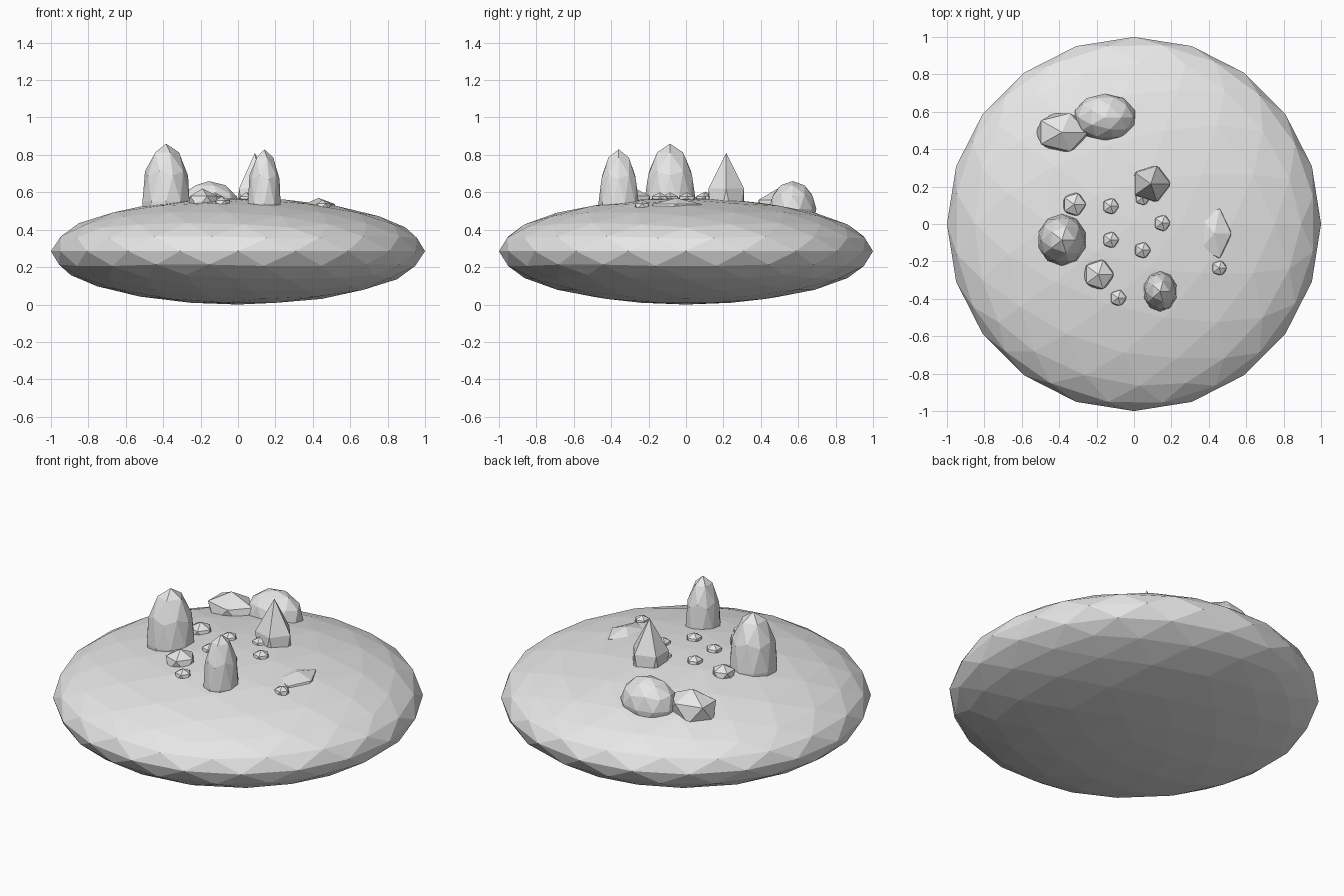
import bpy

cube = bpy.data.objects.get("Cube")
if cube:
    bpy.data.objects.remove(cube, do_unlink=True)

stone = bpy.data.materials.new("stone_grey")
stone.use_nodes = True
grey = (0.8, 0.8, 0.8, 1.0)
stone.diffuse_color = grey
stone.node_tree.nodes["Principled BSDF"].inputs["Base Color"].default_value = grey


def rock(name, detail, centre, radii):
    """Faceted ball stretched to the given radii."""
    bpy.ops.mesh.primitive_ico_sphere_add(subdivisions=detail, radius=1, location=centre)
    ob = bpy.context.object
    ob.name = name
    ob.scale = radii
    bpy.ops.object.transform_apply(location=False, rotation=False, scale=True)
    ob.data.materials.append(stone)
    return ob


def ground(x, y):
    """Height of the mound's upper surface."""
    return 0.285 * (1 + (1 - x * x - y * y) ** 0.5)


# Broad flattened mound
rock("mound", 3, (0, 0, 0.285), (1, 1, 0.285))

# Tall rounded stones and the squat boulder
rock("tall_stone_right", 2, (-0.385, -0.085, 0.55), (0.132, 0.138, 0.31))
rock("tall_stone_front", 2, (0.14, -0.36, 0.54), (0.092, 0.108, 0.29))
rock("round_boulder", 2, (-0.155, 0.57, 0.51), (0.168, 0.127, 0.15))

# Sharp and flat stones
rock("pointed_stone", 1, (0.09, 0.215, 0.465), (0.117, 0.112, 0.345))
rock("back_stone", 1, (-0.385, 0.49, 0.51), (0.155, 0.12, 0.11))
rock("flat_stone", 1, (0.43, -0.05, 0.51), (0.1, 0.155, 0.06))

# Scattered pebbles, half sunk in the mound
pebbles = [
    (-0.32, 0.105, 0.07), (-0.19, -0.27, 0.09), (-0.125, 0.095, 0.049),
    (-0.125, -0.085, 0.049), (0.045, -0.14, 0.049), (0.15, 0.005, 0.049),
    (-0.085, -0.395, 0.049), (0.455, -0.235, 0.045), (0.045, 0.14, 0.045),
]
for i, (x, y, r) in enumerate(pebbles):
    rock(f"pebble_{i + 1}", 1, (x, y, ground(x, y) - 0.006), (r, r, r * 0.8))
